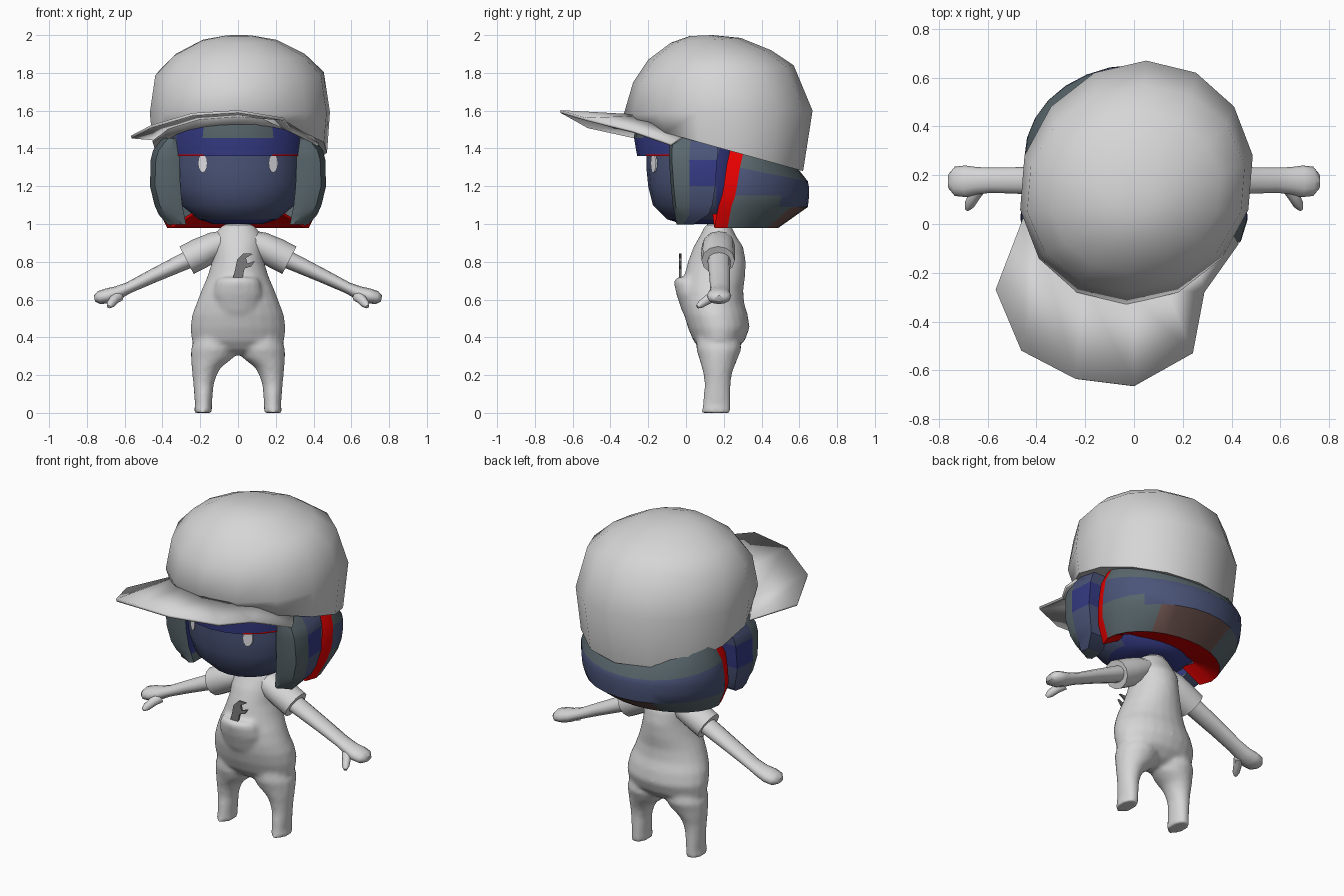
import bpy, bmesh, math
from mathutils import Vector as V

if "Cube" in bpy.data.objects:
    bpy.data.objects.remove(bpy.data.objects["Cube"])

COLOURS = {
    "light_grey": (0.67, 0.67, 0.67), "dark_grey": (0.2, 0.2, 0.2),
    "slate_blue": (0.07, 0.09, 0.19), "navy": (0.035, 0.043, 0.23),
    "grey_green": (0.1, 0.135, 0.15), "red": (0.85, 0.0, 0.0),
    "brown": (0.15, 0.085, 0.075), "eye_white": (0.8, 0.8, 0.85)}
NAMES = list(COLOURS)
for n, c in COLOURS.items():
    bpy.data.materials.new(n).diffuse_color = (*c, 1)


def make(name, verts, faces, colour="light_grey", smooth=50, rule=None):
    """Mesh object; colour is a material name, rule(centre, normal) may override it."""
    me = bpy.data.meshes.new(name)
    me.from_pydata([tuple(v) for v in verts], [], faces)
    bm = bmesh.new()
    bm.from_mesh(me)
    bmesh.ops.recalc_face_normals(bm, faces=bm.faces)
    bm.normal_update()
    for f in bm.faces:
        col = rule(f.calc_center_median(), f.normal) if rule else colour
        f.material_index = NAMES.index(col)
    bm.to_mesh(me)
    bm.free()
    for n in NAMES:
        me.materials.append(bpy.data.materials[n])
    ob = bpy.data.objects.new(name, me)
    bpy.context.collection.objects.link(ob)
    if smooth:
        bpy.ops.object.select_all(action="DESELECT")
        ob.select_set(True)
        bpy.context.view_layer.objects.active = ob
        bpy.ops.object.shade_smooth_by_angle(angle=math.radians(smooth))
    return ob


def loft(name, rings, caps=True, closed=True, **kw):
    """Skin a list of equal-length point rings."""
    n = len(rings[0])
    faces = [(i * n + j, i * n + (j + 1) % n, (i + 1) * n + (j + 1) % n, (i + 1) * n + j)
             for i in range(len(rings) - 1) for j in range(n if closed else n - 1)]
    if caps:
        faces += [tuple(range(n)), tuple(range(len(rings) * n - n, len(rings) * n))]
    return make(name, [p for r in rings for p in r], faces, **kw)


def oval(z, rx, yf, yb, cx=0.0, n=16, zb=None, shear=0.0):
    """Oval ring from front y to back y; zb tilts the back, shear swings it sideways."""
    zb = z if zb is None else zb
    out = []
    for i in range(n):
        a = 2 * math.pi * i / n
        s = (1 - math.cos(a)) / 2
        y = yf + (yb - yf) * s
        out.append(V((cx + rx * math.sin(a) + shear * (y - .17), y, z + (zb - z) * s)))
    return out


def tube(name, path, n=12, **kw):
    """Path of (x, y, z, in-plane radius, y radius) with rings square to the path."""
    pts = [V(p[:3]) for p in path]
    rings = []
    for i, p in enumerate(path):
        d = (pts[min(i + 1, len(pts) - 1)] - pts[max(i - 1, 0)]).normalized()
        u = (V((0, 1, 0)) - d * d.y).normalized()
        w = d.cross(u)
        rings.append([pts[i] + u * p[4] * math.cos(2 * math.pi * k / n)
                      + w * p[3] * math.sin(2 * math.pi * k / n) for k in range(n)])
    return loft(name, rings, **kw)


# Body: torso, belly pouch and legs, fused into one smooth skin
parts = [loft("body", [oval(*r, n=24) for r in [
    (.305, .02, .14, .2), (.33, .13, .08, .26), (.38, .245, .04, .31), (.45, .253, .01, .337),
    (.52, .243, -.01, .327), (.58, .22, -.02, .308), (.65, .193, -.02, .303),
    (.72, .163, -.01, .313), (.80, .138, .01, .317), (.88, .133, .04, .303),
    (.94, .125, .075, .263), (.99, .09, .1, .24), (1.0, .06, .12, .23)]])]
parts.append(loft("belly_pouch", [oval(*r) for r in [
    (.44, .05, .03, .1), (.54, .11, -.022, .1), (.63, .13, -.052, .1),
    (.69, .12, -.064, .1), (.718, .10, -.056, .1)]]))
for s in (1, -1):
    parts.append(loft("leg", [oval(z, rx, yf, yb, s * cx) for z, rx, yf, yb, cx in [
        (0, .05, .08, .237, .185), (.04, .045, .088, .237, .183), (.15, .054, .098, .237, .183),
        (.2, .065, .093, .242, .177), (.24, .078, .083, .255, .168), (.29, .112, .068, .275, .138),
        (.34, .122, .053, .295, .128), (.42, .09, .06, .28, .13)]]))
bpy.ops.object.select_all(action="DESELECT")
for p in parts:
    p.select_set(True)
bpy.context.view_layer.objects.active = parts[0]
bpy.ops.object.join()
body = parts[0]
body.modifiers.clear()
fuse = body.modifiers.new("fuse", "REMESH")
fuse.mode, fuse.voxel_size, fuse.use_smooth_shade = "VOXEL", .012, True
relax = body.modifiers.new("relax", "SMOOTH")
relax.factor, relax.iterations = .5, 8

loft("neck", [oval(.95, .07, .11, .24), oval(1.05, .065, .11, .23)])

# Sleeves, arms and hands
for s, side in ((1, "right"), (-1, "left")):
    def limb(name, path, **kw):
        tube(side + name, [(s * p[0], *p[1:]) for p in path], **kw)
    limb("_sleeve", [(.03, .175, .925, .05, .07), (.12, .172, .885, .075, .088),
                     (.2, .17, .845, .082, .09), (.272, .17, .808, .082, .088)])
    limb("_arm", [(.2, .175, .84, .05, .06), (.3, .175, .795, .045, .06),
                  (.45, .178, .725, .037, .055), (.58, .18, .662, .03, .052),
                  (.64, .178, .635, .036, .055), (.69, .175, .62, .04, .065),
                  (.735, .175, .61, .035, .06), (.76, .175, .605, .016, .03)])
    limb("_thumb", [(.63, .15, .62, .03, .025), (.655, .115, .60, .026, .024),
                    (.675, .078, .575, .022, .02), (.685, .06, .562, .01, .01)], n=8)

# Small wrench standing in the pouch
outline = [(-.03, .70), (.02, .70), (.035, .765), (.07, .775), (.09, .805), (.05, .79),
           (.042, .82), (.08, .842), (.03, .845), (-.005, .81), (-.015, .76)]
loft("wrench", [[(x, y, z) for x, z in outline] for y in (-.036, -.024)],
     colour="dark_grey", smooth=0)

# Head, navy underneath and behind
loft("head", [oval(*r, n=20) for r in [
    (1.0, .13, -.02, .25), (1.025, .21, -.10, .30), (1.1, .30, -.175, .34),
    (1.2, .335, -.2, .35), (1.3, .34, -.21, .35), (1.46, .34, -.21, .4)]], smooth=60,
     rule=lambda c, n: "navy" if n.z < -.9 or c.y > .15 else "slate_blue")

# Eyes as thin plates following the face
for s, side in ((1, "right"), (-1, "left")):
    rings = []
    for off in (.004, .011):
        ring = []
        for k in range(12):
            a = 2 * math.pi * k / 12
            x, z = s * .187 + .025 * math.cos(a), 1.322 + .05 * math.sin(a)
            ring.append((x, .07 - .28 * math.sqrt(1 - (x / .34) ** 2) - off, z))
        rings.append(ring)
    loft(side + "_eye", rings, colour="eye_white", smooth=0)


# Fringe: arched band across the forehead with a thin red hem at the temples
def arc(rx, ry, z):
    return [(rx * math.sin(a), .1 - ry * math.cos(a), z)
            for a in (math.radians(-75 + 15 * i) for i in range(11))]


def fringe_colour(c, n):
    if c.z < 1.37:
        return "red" if abs(c.x) > .17 else "navy"
    if c.y > -.12:
        return "slate_blue"
    if abs(c.x) < .17:
        return "grey_green" if c.z > 1.455 else "slate_blue" if c.z < 1.4 else "navy"
    return "navy"


loft("fringe", [arc(.33, .29, 1.37), arc(.365, .36, 1.36), arc(.365, .36, 1.368),
                arc(.375, .375, 1.455), arc(.36, .37, 1.54), arc(.33, .3, 1.54)],
     caps=False, closed=False, rule=fringe_colour, smooth=40)


# Side locks
def lock_colour(c, n):
    if c.y < .03:
        return "grey_green"
    return "navy" if 1.2 < c.z < 1.35 or abs(c.x) < .31 else "slate_blue"


for s, side in ((1, "right"), (-1, "left")):
    rings = []
    for z, xi, xm, xo, yf, yb in [
            (.998, .275, .32, .375, -.05, .04), (1.05, .285, .385, .42, -.06, .12),
            (1.1, .295, .415, .442, -.07, .14), (1.2, .305, .44, .466, -.08, .155),
            (1.34, .31, .435, .462, -.09, .165), (1.39, .31, .42, .45, -.09, .17),
            (1.455, .31, .37, .40, -.08, .17)]:
        ym = yf + (yb - yf) * .42
        rings.append([(s * x, y, z) for x, y in
                      ((xi, yf + .015), ((xi + xm) / 2, yf), (xm, yf + .015),
                       (xo, ym), (xo - .01, yb), (xi, yb))])
    loft(side + "_side_lock", rings, rule=lock_colour, smooth=35)


# Back hair: bowl round the nape with a red lining and red front edge
def hair_row(z, rx, yf, yb, tilt=0.0):
    pts = [(rx * math.cos(t), yf + (yb - yf) * math.sin(t))
           for t in (math.pi * i / 14 for i in range(15))]
    pts = [(rx - .025, yf - .07)] + pts + [(.025 - rx, yf - .07)]
    return [(x, y, z - tilt * y) for x, y in pts]


def hair_colour(c, n):
    if c.y < .255 + (c.z - 1.2) * .24:
        return "red"
    if c.z < 1.07:
        if (c.x / .40) ** 2 + ((c.y - .235) / .335) ** 2 < .84:
            return "red"
        return "brown" if -.2 < c.x < .25 else "grey_green"
    if c.z + .2 * c.y > 1.37 and c.y > .3:
        return "grey_green"
    return "grey_green" if c.z < 1.13 and c.x > 0 and c.y < .5 else "slate_blue"


loft("back_hair", [hair_row(*r) for r in [
    (1.49, .40, .31, .56, .278), (1.355, .445, .285, .645, .2), (1.2, .45, .27, .65),
    (1.15, .445, .26, .652), (1.09, .43, .24, .645), (.98, .375, .22, .49),
    (1.055, .25, .21, .26)]], caps=False, closed=False, rule=hair_colour, smooth=35)

# Cap dome, tilted back, with faceted rings
loft("cap_dome", [oval(zf, rx, yf, yb, .01, 14, zb, .08) for zf, rx, yf, yb, zb in [
    (1.53, .465, -.28, .62, 1.28), (1.58, .48, -.33, .67, 1.6), (1.75, .45, -.28, .57, 1.84),
    (1.87, .35, -.2, .45, 1.92), (1.96, .2, -.08, .29, 1.985), (1.995, .07, .02, .14, 2.0)]],
     smooth=60)

# Cap brim, swung to one side
inner = [(-.45, .03, 1.45), (-.37, -.12, 1.51), (-.2, -.24, 1.56), (0, -.3, 1.575),
         (.13, -.27, 1.565), (.26, -.19, 1.53), (.39, -.02, 1.46)]
outer = [(-.565, -.27, 1.46), (-.46, -.52, 1.515), (-.24, -.635, 1.58), (0, -.665, 1.595),
         (.24, -.53, 1.555), (.285, -.28, 1.49), (.425, -.08, 1.42)]
brim = loft("cap_brim", [inner, outer], caps=False, closed=False)
solid = brim.modifiers.new("thickness", "SOLIDIFY")
solid.thickness = .015
solid.offset = 0

for m in bpy.data.materials:
    if m.users and not m.is_grease_pencil:
        m.use_nodes = True
        m.node_tree.nodes["Principled BSDF"].inputs["Base Color"].default_value = m.diffuse_color
